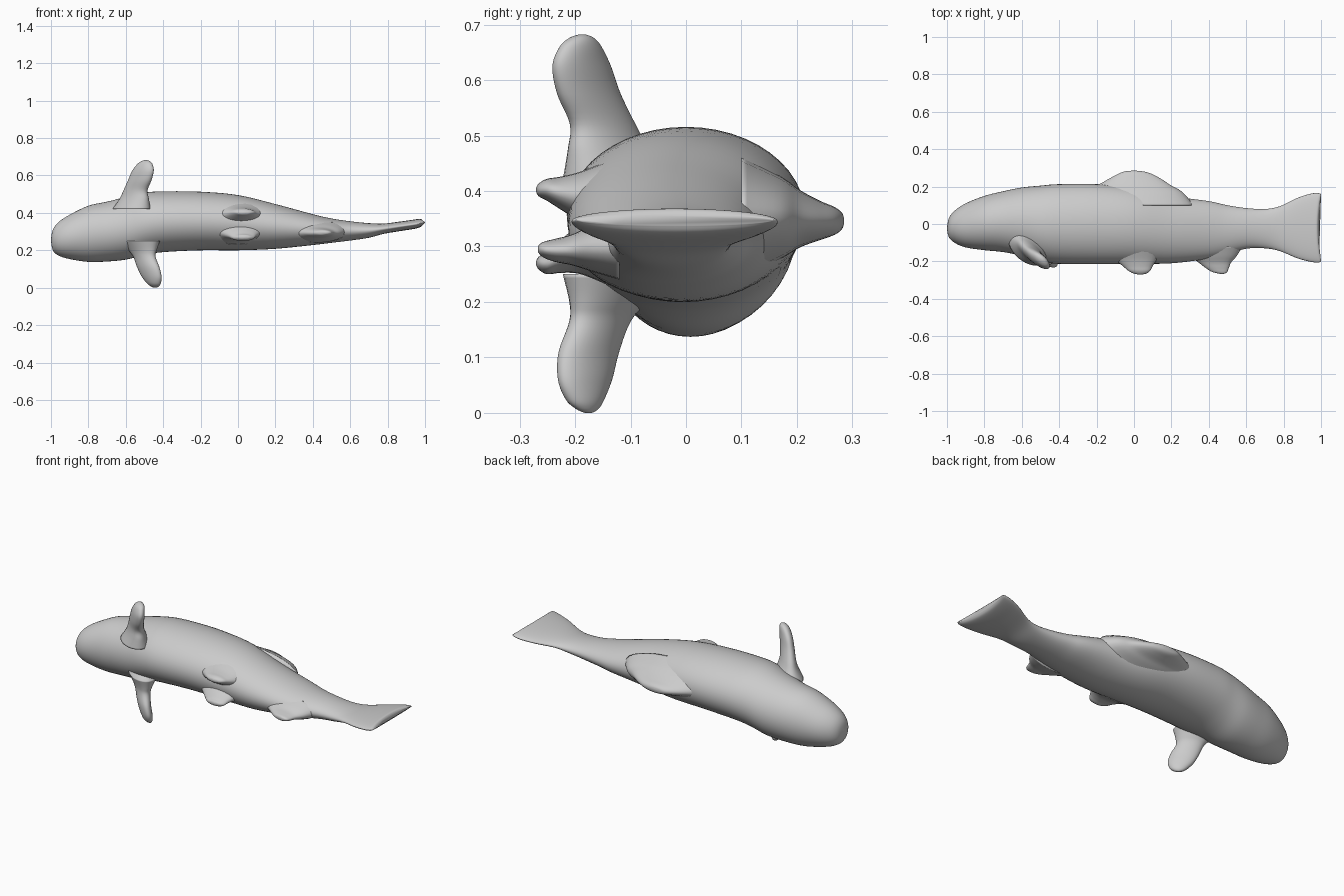
import bpy, bmesh, math
from mathutils import Vector

grey = bpy.data.materials.new("plain grey")
grey.diffuse_color = (0.6, 0.6, 0.6, 1)


def spline(rows, steps):
    """Catmull-Rom interpolation through rows of numbers."""
    out = []
    for i in range(len(rows) - 1):
        a, b = rows[max(i - 1, 0)], rows[i]
        c, d = rows[i + 1], rows[min(i + 2, len(rows) - 1)]
        for s in range(steps):
            t = s / steps
            out.append([0.5 * (2 * q + (r - p) * t + (2 * p - 5 * q + 4 * r - w) * t * t
                               + (3 * q - p - 3 * r + w) * t ** 3)
                        for p, q, r, w in zip(a, b, c, d)])
    out.append(list(rows[-1]))
    return out


def loft(name, rows, u, v, sides=32, steps=5, bow=(0, 0, 0)):
    """Rows: centre x, y, z, half width along u, half width along v, bow amount."""
    u, v, bow = Vector(u).normalized(), Vector(v).normalized(), Vector(bow)
    bm = bmesh.new()
    rings = []
    for x, y, z, a, b, k in spline([tuple(r) + (0,) * (6 - len(r)) for r in rows], steps):
        ring = []
        for i in range(sides):
            t = 2 * math.pi * i / sides
            p = Vector((x, y, z)) + u * max(a, .002) * math.cos(t) + v * max(b, .002) * math.sin(t)
            ring.append(bm.verts.new(p + bow * k * math.cos(t) ** 2))
        rings.append(ring)
    for r, s in zip(rings, rings[1:]):
        for i in range(sides):
            j = (i + 1) % sides
            bm.faces.new((r[i], r[j], s[j], s[i]))
    bm.faces.new(rings[0])
    bm.faces.new(rings[-1])
    bmesh.ops.recalc_face_normals(bm, faces=bm.faces)
    me = bpy.data.meshes.new(name)
    bm.to_mesh(me)
    bm.free()
    for f in me.polygons:
        f.use_smooth = True
    me.materials.append(grey)
    ob = bpy.data.objects.new(name, me)
    bpy.context.collection.objects.link(ob)
    return ob


# Body running into the tail fan: x, back y, belly y, top z, bottom z
stations = [
    (-1.0, -.02, -.03, .26, .25), (-.99, .03, -.07, .31, .20), (-.96, .07, -.10, .35, .172),
    (-.9, .11, -.125, .39, .153), (-.8, .15, -.14, .438, .138), (-.7, .175, -.15, .46, .14),
    (-.6, .195, -.17, .485, .15), (-.5, .205, -.20, .508, .175), (-.4, .213, -.213, .515, .19),
    (-.2, .213, -.215, .513, .20), (0, .195, -.213, .495, .20), (.2, .15, -.21, .447, .208),
    (.4, .122, -.185, .393, .228), (.5, .10, -.16, .37, .24), (.6, .085, -.132, .355, .252),
    (.7, .08, -.13, .345, .267), (.78, .095, -.145, .343, .288), (.87, .138, -.182, .354, .303),
    (.94, .162, -.202, .364, .314), (.975, .165, -.206, .368, .324)]
body = [(x, (a + b) / 2, (t + d) / 2, (a - b) / 2, (t - d) / 2) for x, a, b, t, d in stations]
body[-2] += (.004,)
body[-1] += (.012,)
body.append((.986, -.02, .348, .178, .010, .014))
loft("body_and_tail", body, (0, 1, 0), (0, 0, 1), sides=48, bow=(1, 0, 0))

# Fin along the back
loft("back_fin", [
    (-.02, .10, .352, .34, .110), (-.01, .17, .352, .27, .075), (0, .205, .35, .20, .052),
    (.005, .24, .347, .142, .036), (.005, .268, .346, .09, .025),
    (0, .281, .346, .05, .015), (0, .285, .346, .012, .004)], (1, 0, 0), (0, 0, 1))

# Chest fins, one reaching up and one reaching down
chord, flat = (.75, -.66, 0), (.66, .75, 0)
loft("upper_chest_fin", [
    (-.57, -.125, .42, .12, .075), (-.555, -.14, .475, .095, .05), (-.548, -.15, .52, .079, .038),
    (-.525, -.175, .575, .078, .034), (-.508, -.188, .625, .072, .031),
    (-.498, -.19, .66, .05, .025), (-.494, -.188, .676, .028, .016),
    (-.492, -.187, .682, .008, .005)], chord, flat)
loft("lower_chest_fin", [
    (-.52, -.125, .25, .12, .075), (-.51, -.14, .20, .09, .05), (-.50, -.155, .165, .072, .038),
    (-.48, -.175, .11, .074, .033), (-.462, -.182, .06, .066, .030),
    (-.45, -.182, .024, .045, .024), (-.445, -.178, .007, .026, .014),
    (-.443, -.176, 0, .008, .005)], chord, flat)

# Pair of small belly fins
for name, z0, z1 in (("upper_belly_fin", .39, .402), ("lower_belly_fin", .295, .270)):
    loft(name, [
        (0, -.14, z0, .15, .065), (.01, -.19, z0, .112, .045), (.02, -.225, (z0 + z1) / 2, .08, .030),
        (.028, -.25, z1, .058, .020), (.032, -.265, z1, .034, .012),
        (.034, -.27, z1, .008, .004)], (1, 0, 0), (0, 0, 1), sides=24)

# Rear belly fin, swept backwards
loft("rear_belly_fin", [
    (.42, -.12, .30, .16, .060), (.425, -.17, .297, .125, .042), (.432, -.205, .294, .088, .028),
    (.445, -.235, .293, .062, .021), (.457, -.255, .294, .042, .015),
    (.468, -.264, .295, .02, .009), (.47, -.267, .295, .006, .004)],
    (1, 0, 0), (0, 0, 1), sides=24)
